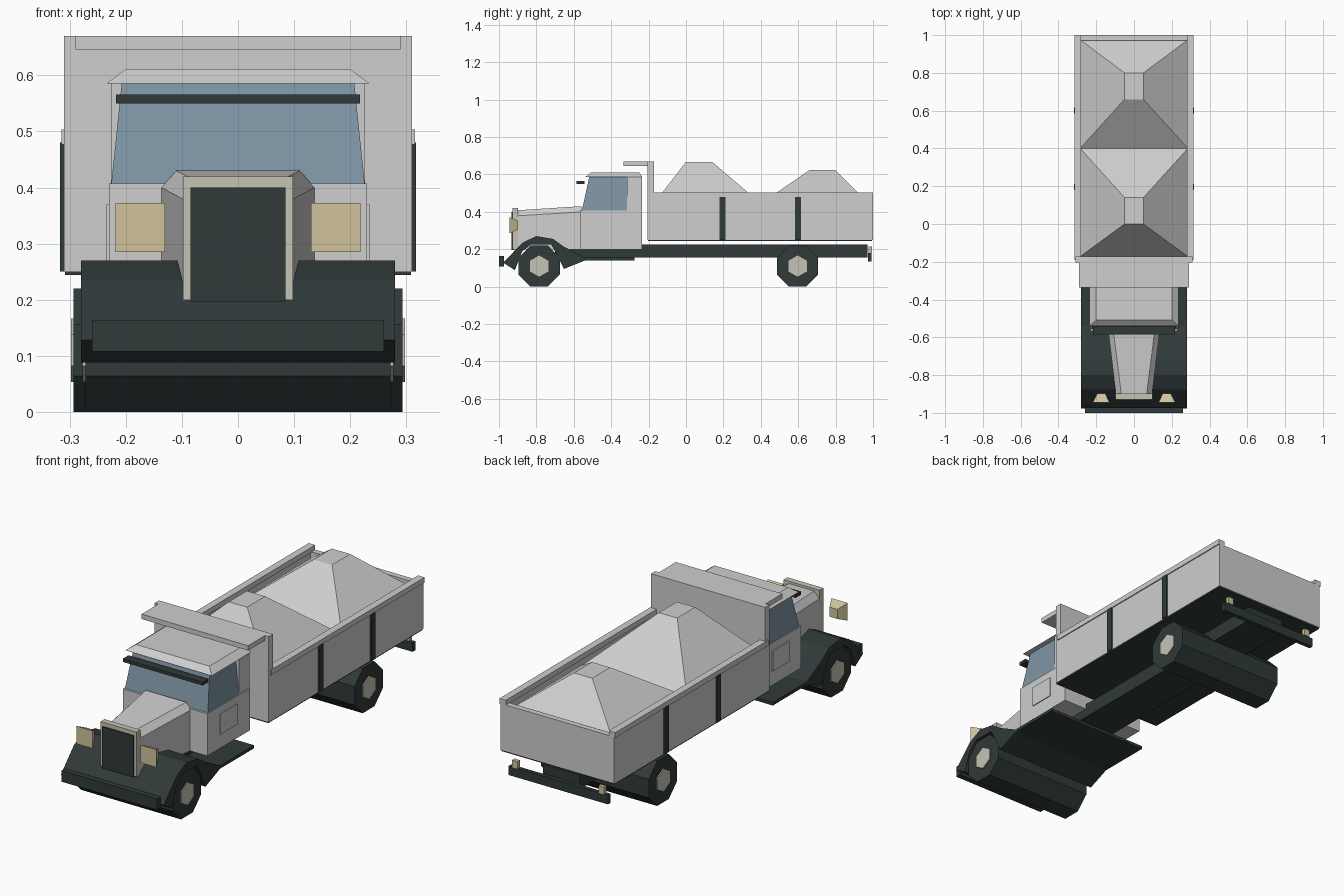
import bpy, bmesh, math
from mathutils import Matrix

if "Cube" in bpy.data.objects:
    bpy.data.objects.remove(bpy.data.objects["Cube"])


def material(name, rgb):
    m = bpy.data.materials.new(name)
    m.diffuse_color = (*rgb, 1)
    m.use_nodes = True
    m.node_tree.nodes["Principled BSDF"].inputs["Base Color"].default_value = m.diffuse_color
    return m


GREY = material("light_grey", (0.62, 0.62, 0.62))
DARK = material("dark_green_grey", (0.029, 0.042, 0.041))
GLASS = material("blue_glass", (0.21, 0.30, 0.37))
TRIM = material("pale_trim", (0.56, 0.55, 0.46))
LAMP = material("warm_lamp", (0.63, 0.55, 0.33))


def finish(name, bm, mat):
    bmesh.ops.recalc_face_normals(bm, faces=bm.faces)
    mesh = bpy.data.meshes.new(name)
    bm.to_mesh(mesh)
    bm.free()
    mesh.materials.append(mat)
    ob = bpy.data.objects.new(name, mesh)
    bpy.context.collection.objects.link(ob)
    return ob


def loft(name, ring_a, ring_b, mat):
    """Closed solid between two matching rings of points."""
    bm = bmesh.new()
    a = [bm.verts.new(p) for p in ring_a]
    b = [bm.verts.new(p) for p in ring_b]
    bm.faces.new(a)
    bm.faces.new(b)
    n = len(a)
    for i in range(n):
        bm.faces.new((a[i], a[(i + 1) % n], b[(i + 1) % n], b[i]))
    return finish(name, bm, mat)


def rect_z(x0, x1, y0, y1, z):
    return [(x0, y0, z), (x1, y0, z), (x1, y1, z), (x0, y1, z)]


def rect_y(x0, x1, z0, z1, y):
    return [(x0, y, z0), (x1, y, z0), (x1, y, z1), (x0, y, z1)]


def box(name, x0, x1, y0, y1, z0, z1, mat):
    return loft(name, rect_z(x0, x1, y0, y1, z0), rect_z(x0, x1, y0, y1, z1), mat)


def pair(name, x0, x1, y0, y1, z0, z1, mat):
    for side, s in (("right", 1), ("left", -1)):
        lo, hi = sorted((s * x0, s * x1))
        box(f"{name}_{side}", lo, hi, y0, y1, z0, z1, mat)


def drum(name, half, y, z, r, sides, turn, mat):
    """Low-sided cylinder lying across the truck."""
    def ring(x):
        return [(x, y + r * math.cos(turn + i * math.tau / sides),
                 z + r * math.sin(turn + i * math.tau / sides)) for i in range(sides)]
    return loft(name, ring(-half), ring(half), mat)


# Wheels: full-width octagonal rollers with hexagonal hubs
for end, y, half in (("front", -0.785, 0.272), ("rear", 0.597, 0.293)):
    drum(f"{end}_wheels", half, y, 0.11, 0.11 / math.cos(math.pi / 8), 8, math.pi / 8, DARK)
    drum(f"{end}_hubs", half + 0.005, y, 0.11, 0.057, 6, math.pi / 6, TRIM)

# Chassis, bumpers and tail lamps
box("chassis", -0.10, 0.10, -0.70, 0.97, 0.155, 0.225, DARK)
box("front_bumper", -0.26, 0.26, -1.0, -0.972, 0.108, 0.163, DARK)
box("rear_bumper", -0.27, 0.27, 0.972, 0.992, 0.135, 0.18, DARK)
pair("tail_lamp", 0.22, 0.25, 0.975, 0.995, 0.18, 0.215, LAMP)

# Fenders and running boards in one profile
fender = [(-0.977, 0.128), (-0.875, 0.235), (-0.80, 0.27), (-0.71, 0.255), (-0.655, 0.215),
          (-0.54, 0.155), (-0.275, 0.155), (-0.275, 0.14), (-0.54, 0.14), (-0.652, 0.095),
          (-0.69, 0.17), (-0.72, 0.225), (-0.83, 0.225), (-0.877, 0.187), (-0.915, 0.088)]
loft("fenders", [(-0.28, y, z) for y, z in fender], [(0.28, y, z) for y, z in fender], DARK)


# Hood, tapering forward
def hood_ring(y, side, top, shoulder, crown):
    return [(-side, y, 0.2), (-side, y, shoulder), (-top, y, crown),
            (top, y, crown), (side, y, shoulder), (side, y, 0.2)]


loft("hood", hood_ring(-0.56, 0.137, 0.11, 0.40, 0.43),
     hood_ring(-0.91, 0.095, 0.066, 0.378, 0.408), GREY)

# Grille and headlights
box("grille_frame", -0.098, 0.098, -0.928, -0.898, 0.2, 0.42, TRIM)
box("grille", -0.085, 0.085, -0.934, -0.92, 0.197, 0.40, DARK)
for side, s in (("right", 1), ("left", -1)):
    loft(f"headlight_{side}", rect_y(s * 0.13, s * 0.218, 0.285, 0.372, -0.945),
         rect_y(s * 0.152, s * 0.195, 0.305, 0.352, -0.898), LAMP)

# Cab: lower shell, glasshouse, rear pillar, roof and sun visor
box("cab_lower", -0.23, 0.23, -0.567, -0.235, 0.2, 0.407, GREY)
loft("cab_windows", rect_z(-0.226, 0.226, -0.557, -0.315, 0.405),
     rect_z(-0.207, 0.207, -0.517, -0.315, 0.588), GLASS)
box("cab_rear", -0.226, 0.226, -0.315, -0.235, 0.405, 0.588, GREY)
loft("cab_roof", rect_z(-0.235, 0.235, -0.54, -0.233, 0.585),
     rect_z(-0.20, 0.20, -0.508, -0.25, 0.611), GREY)
box("sun_visor", -0.217, 0.217, -0.585, -0.542, 0.55, 0.566, DARK)
pair("door_panel", 0.229, 0.234, -0.47, -0.34, 0.27, 0.37, GREY)

# Dump bed
box("bed_floor", -0.308, 0.308, -0.204, 0.995, 0.244, 0.256, DARK)
box("bed_front_wall", -0.31, 0.31, -0.205, -0.172, 0.25, 0.67, GREY)
box("cab_guard", -0.29, 0.29, -0.335, -0.20, 0.646, 0.67, GREY)
box("tailgate", -0.309, 0.309, 0.972, 1.0, 0.25, 0.48, GREY)
pair("bed_side", 0.285, 0.31, -0.19, 0.998, 0.25, 0.48, GREY)
pair("bed_rail", 0.28, 0.315, -0.19, 1.0, 0.477, 0.503, GREY)
for i, y in enumerate((0.195, 0.60)):
    pair(f"bed_rib_{i + 1}", 0.308, 0.317, y - 0.016, y + 0.016, 0.25, 0.48, DARK)

# Load: two heaps
for name, y0, y1, t0, t1, top in (("front", -0.172, 0.40, 0.0, 0.14, 0.667),
                                  ("rear", 0.40, 0.975, 0.66, 0.80, 0.623)):
    loft(f"{name}_heap", rect_z(-0.285, 0.285, y0, y1, 0.445),
         rect_z(-0.05, 0.05, t0, t1, top), GREY)
